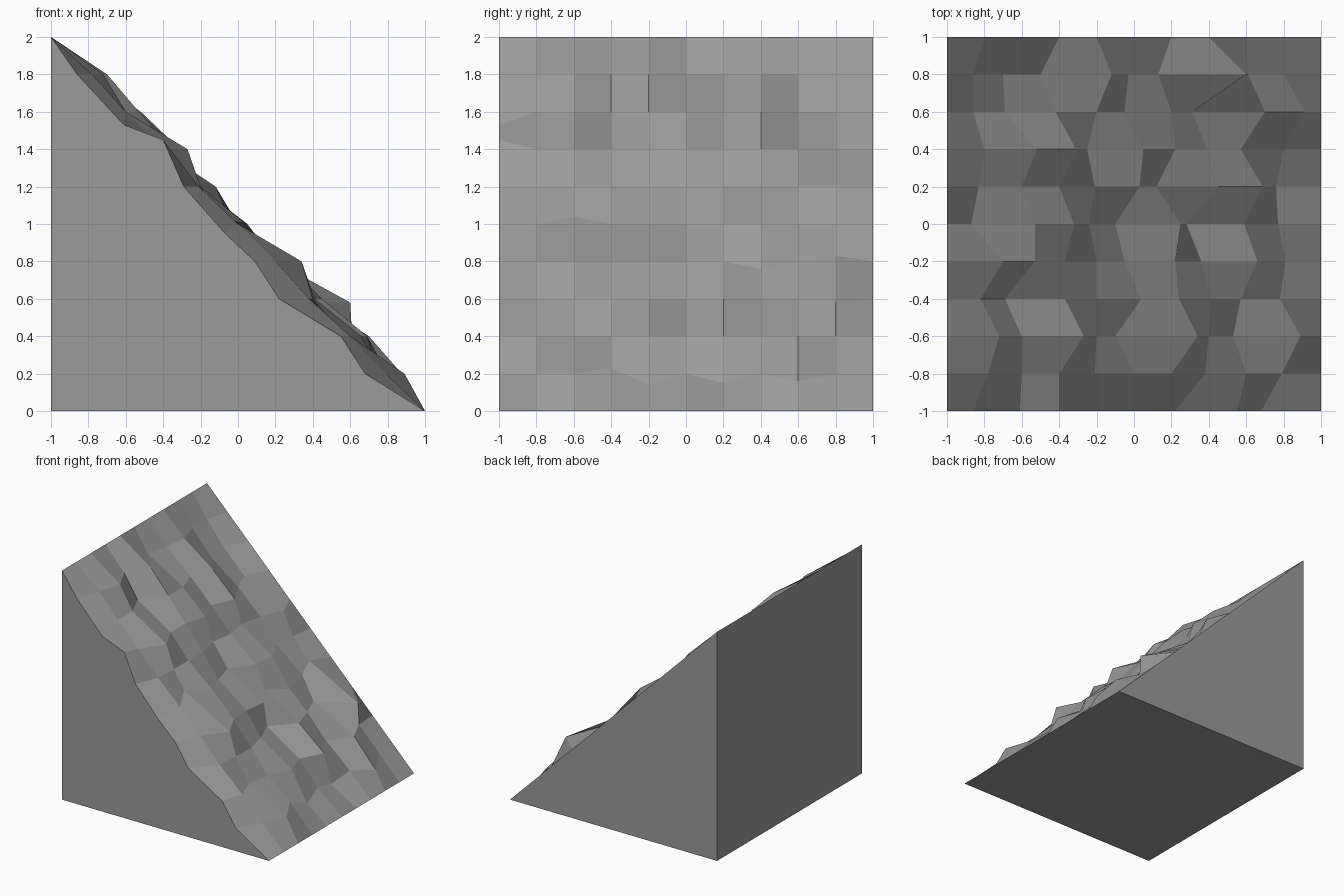
import bpy, bmesh

if "Cube" in bpy.data.objects:
    bpy.data.objects.remove(bpy.data.objects["Cube"])

# Depth (x) of the rough slope: one row per y station, for z = 1.8 down to 0.2
SLOPE = [
    (-.86, -.61, -.40, -.29, -.07, .09, .22, .55, .68),
    (-.78, -.60, -.40, -.21, .00, .20, .38, .60, .79),
    (-.72, -.60, -.27, -.20, -.10, .34, .40, .53, .89),
    (-.82, -.69, -.37, -.20, .04, .24, .41, .57, .78),
    (-.70, -.53, -.37, -.20, -.05, .22, .36, .66, .81),
    (-.87, -.53, -.32, -.24, -.10, .25, .28, .59, .77),
    (-.83, -.60, -.40, -.21, .03, .12, .45, .69, .76),
    (-.80, -.52, -.31, -.25, .05, .22, .39, .57, .80),
    (-.86, -.69, -.42, -.20, -.05, .20, .31, .70, .91),
    (-.86, -.70, -.50, -.12, -.03, .13, .60, .61, .80),
    [-.8 + .2 * i for i in range(9)],
]
# Small vertical shifts of single slope points: (y station, z step from top)
SHIFT = {(0, 2): -.07, (0, 3): .05, (0, 5): -.05, (2, 5): .04,
         (7, 6): -.04, (9, 6): .03, (9, 7): -.02, (3, 9): .03,
         (4, 9): -.06, (6, 9): -.05, (8, 9): -.04}

bm = bmesh.new()
grid = []
for j, row in enumerate(SLOPE):
    y = -1 + .2 * j
    xs = [-1, *row, 1]
    grid.append([bm.verts.new((x, y, 2 - .2 * i + SHIFT.get((j, i), 0)))
                 for i, x in enumerate(xs)])

# Rough slope
for a, b in zip(grid, grid[1:]):
    for i in range(10):
        bm.faces.new((a[i], a[i + 1], b[i + 1], b[i]))

# Flat front, rear, tall side and base
front = bm.verts.new((-1, -1, 0))
rear = bm.verts.new((-1, 1, 0))
bm.faces.new([front] + grid[0][::-1])
bm.faces.new([rear] + grid[-1])
bm.faces.new([front, rear] + [col[0] for col in reversed(grid)])
bm.faces.new([front, rear] + [col[-1] for col in reversed(grid)])
bmesh.ops.recalc_face_normals(bm, faces=bm.faces)

mesh = bpy.data.meshes.new("rock_slope")
bm.to_mesh(mesh)
bm.free()

# Dark stone grey
stone = bpy.data.materials.new("stone")
stone.diffuse_color = (.325, .325, .325, 1)
stone.use_nodes = True
stone.node_tree.nodes["Principled BSDF"].inputs["Base Color"].default_value = stone.diffuse_color
mesh.materials.append(stone)
bpy.context.collection.objects.link(bpy.data.objects.new("rock_slope", mesh))
